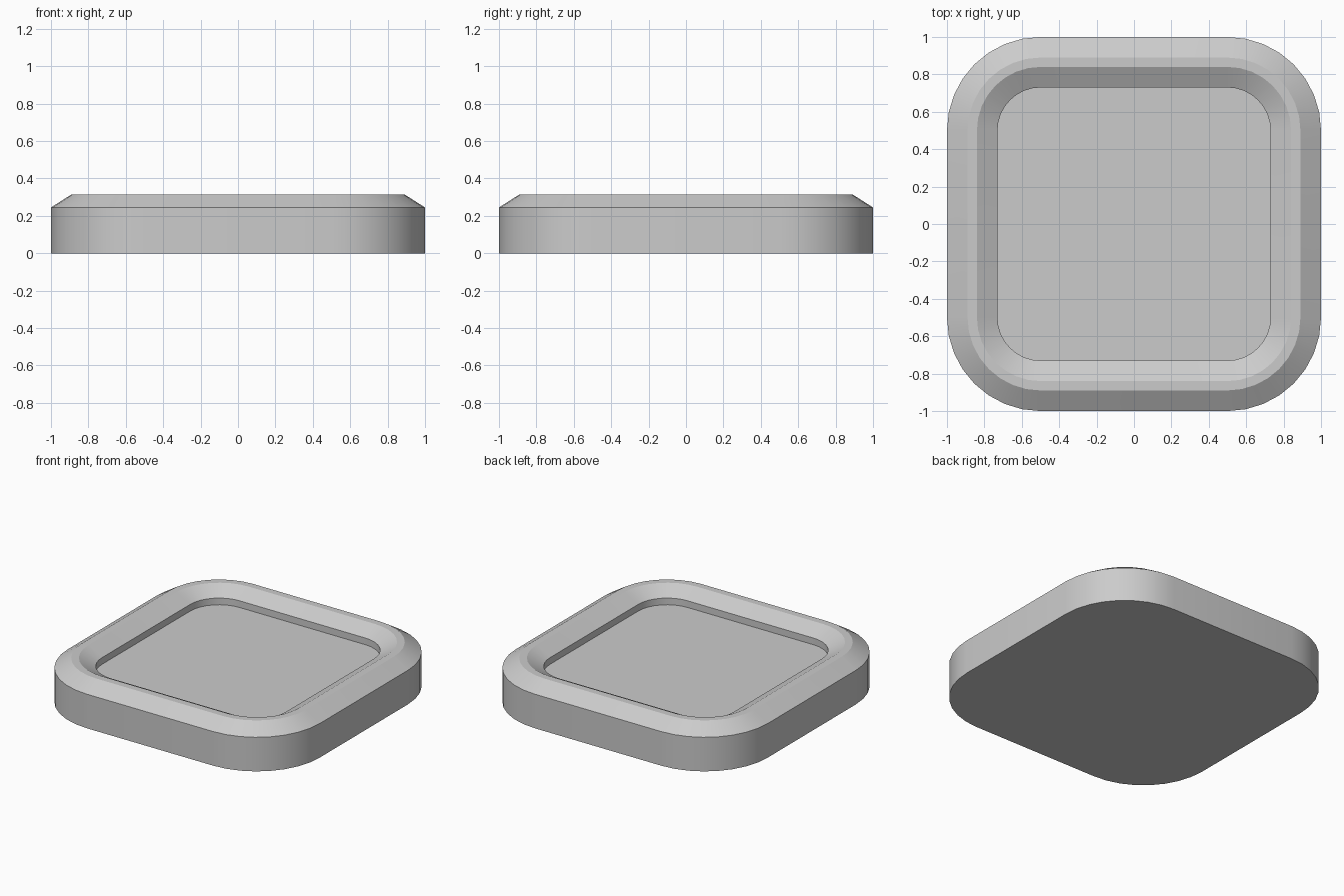
import bpy, bmesh
from math import cos, sin, pi, radians

if "Cube" in bpy.data.objects:
    bpy.data.objects.remove(bpy.data.objects["Cube"])

CENTRE = 0.5      # corner arc centre, shared by every loop
SEGMENTS = 8      # segments per rounded corner

# Cross-section from the base edge, over the rim, down to the recessed floor: (half width, z)
PROFILE = [(1.0, 0.0), (1.0, 0.245), (0.89, 0.315),
           (0.84, 0.315), (0.73, 0.256), (0.73, 0.208)]


def rounded_loop(bm, half, z):
    """Ring of vertices forming a rounded square."""
    r = half - CENTRE
    verts = []
    for q, (sx, sy) in enumerate([(1, 1), (-1, 1), (-1, -1), (1, -1)]):
        for i in range(SEGMENTS + 1):
            a = (q + i / SEGMENTS) * pi / 2
            verts.append(bm.verts.new((sx * CENTRE + r * cos(a), sy * CENTRE + r * sin(a), z)))
    return verts


# Tray: loft the profile loops, then cap the base and the recessed floor
bm = bmesh.new()
loops = [rounded_loop(bm, h, z) for h, z in PROFILE]
for lower, upper in zip(loops, loops[1:]):
    n = len(lower)
    for i in range(n):
        j = (i + 1) % n
        bm.faces.new((lower[i], lower[j], upper[j], upper[i]))
bm.faces.new(loops[0][::-1])
bm.faces.new(loops[-1])

mesh = bpy.data.meshes.new("tray")
bm.to_mesh(mesh)
bm.free()
tray = bpy.data.objects.new("tray", mesh)
bpy.context.collection.objects.link(tray)

# Smooth corners, crisp rim edges
bpy.context.view_layer.objects.active = tray
tray.select_set(True)
bpy.ops.object.shade_smooth_by_angle(angle=radians(25))
